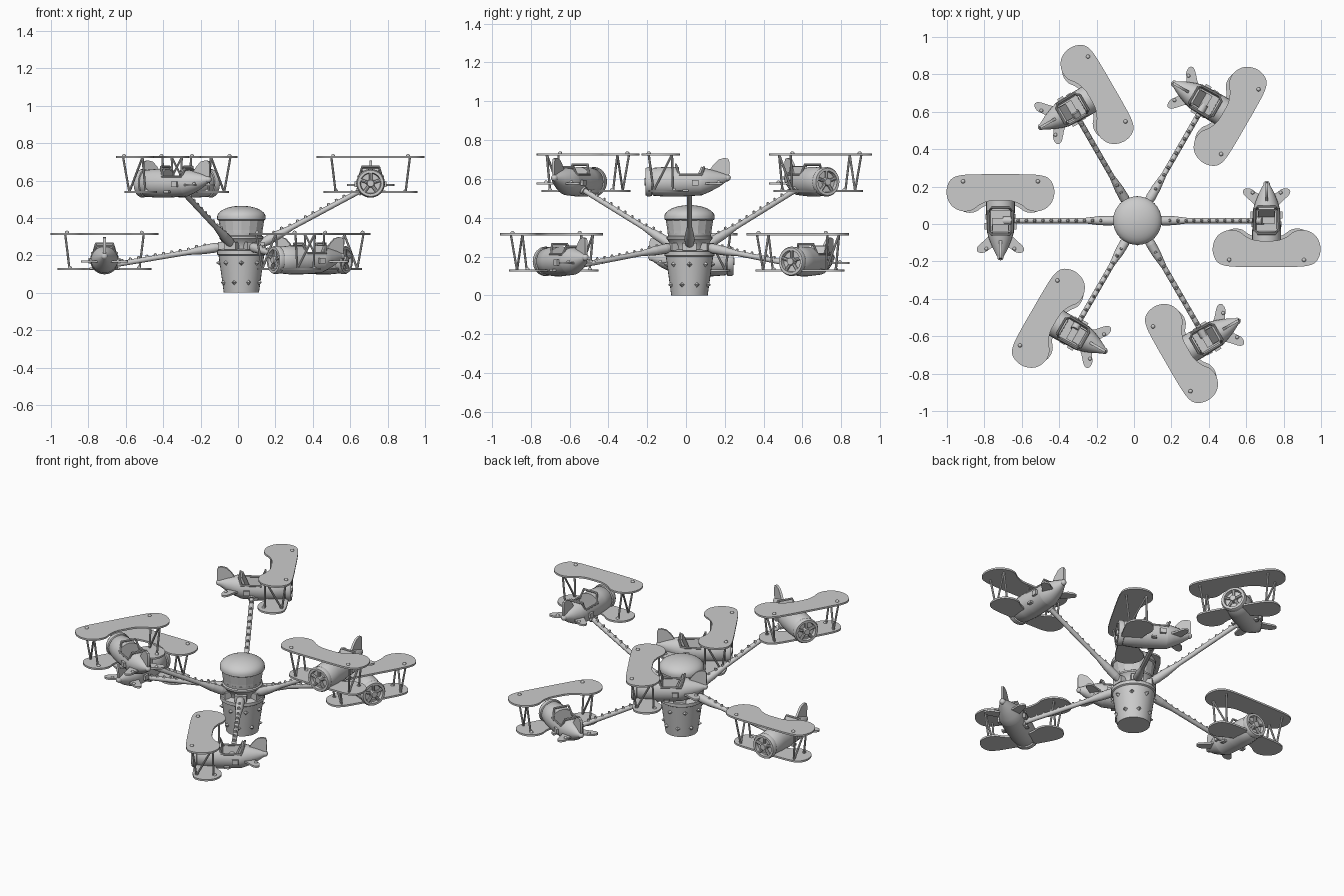
import bpy, bmesh, math
from mathutils import Matrix, Vector

if "Cube" in bpy.data.objects:
    bpy.data.objects.remove(bpy.data.objects["Cube"])

grey = bpy.data.materials.new("plain grey")
grey.use_nodes = True
grey.diffuse_color = (0.6, 0.6, 0.6, 1)
grey.node_tree.nodes["Principled BSDF"].inputs["Base Color"].default_value = (0.6, 0.6, 0.6, 1)
HUB = Vector((0.018, 0.018, 0))


# ---------- helpers ----------
def rod(bm, a, b, r1, r2=None, seg=10):
    a, b = Vector(a), Vector(b)
    d = b - a
    m = Matrix.Translation((a + b) / 2) @ d.to_track_quat('Z', 'Y').to_matrix().to_4x4()
    bmesh.ops.create_cone(bm, cap_ends=True, segments=seg, radius1=r1,
                          radius2=r1 if r2 is None else r2, depth=d.length, matrix=m)


def ball(bm, p, r, sub=2):
    bmesh.ops.create_icosphere(bm, subdivisions=sub, radius=r, matrix=Matrix.Translation(p))


def box(bm, c, size, tilt=0.0):
    m = Matrix.Translation(c) @ Matrix.Rotation(tilt, 4, 'X') @ Matrix.Diagonal((*size, 1))
    bmesh.ops.create_cube(bm, size=1, matrix=m)


def slab(bm, pts, z, thick, m=Matrix()):
    """Closed flat plate from an outline."""
    low, high = [[bm.verts.new(m @ Vector((x, y, z + s * thick / 2))) for x, y in pts] for s in (-1, 1)]
    bm.faces.new(low[::-1])
    bm.faces.new(high)
    for i in range(len(pts)):
        j = (i + 1) % len(pts)
        bm.faces.new((low[i], low[j], high[j], high[i]))


def loft(bm, rings):
    loops = [[bm.verts.new(p) for p in ring] for ring in rings]
    bands = []
    n = len(loops[0])
    for a, b in zip(loops, loops[1:]):
        bands.append([bm.faces.new((a[i], a[(i + 1) % n], b[(i + 1) % n], b[i])) for i in range(n)])
    bm.faces.new(loops[0][::-1])
    bm.faces.new(loops[-1])
    return bands


def lathe(bm, profile, seg):
    return loft(bm, [[(r * math.cos(k * math.tau / seg), r * math.sin(k * math.tau / seg), z)
                      for k in range(seg)] for r, z in profile])


def rounded(half, steps=4):
    """Mirror half an outline across x = 0 and round it with a spline."""
    p = [Vector(q) for q in half + [(-x, y) for x, y in half[-2:0:-1]]]
    out = []
    for i in range(len(p)):
        a, b, c, d = (p[(i + k) % len(p)] for k in (-1, 0, 1, 2))
        for s in range(steps):
            t = s / steps
            out.append(tuple(0.5 * (2 * b + (c - a) * t + (2 * a - 5 * b + 4 * c - d) * t * t
                                    + (3 * b - a - 3 * c + d) * t ** 3)))
    return out


def finish(bm, name, angle=0.6):
    bmesh.ops.recalc_face_normals(bm, faces=bm.faces)
    for f in bm.faces:
        f.smooth = True
    for e in bm.edges:
        e.smooth = e.calc_face_angle(0) < angle
    mesh = bpy.data.meshes.new(name)
    bm.to_mesh(mesh)
    bm.free()
    mesh.materials.append(grey)
    return mesh


def place(name, mesh, m):
    ob = bpy.data.objects.new(name, mesh)
    ob.matrix_world = m
    bpy.context.collection.objects.link(ob)


# ---------- central tower ----------
at_hub = Matrix.Translation(HUB)
bm = bmesh.new()
lathe(bm, [(.094, 0), (.122, .2), (.13, .205), (.13, .225), (.118, .228), (.1, .235)], 32)
for row, (z, r) in enumerate(((.16, .118), (.055, .103))):
    for k in range(8):
        a = (k + row / 2) * math.tau / 8 - math.pi / 2
        d = Vector((math.cos(a), math.sin(a), 0))
        p = d * r + Vector((0, 0, z))
        rod(bm, p - d * .006, p + d * .014, .016, .003, 4)
place("base_tub", finish(bm, "base_tub"), at_hub)

bm = bmesh.new()
lathe(bm, [(.09, .22), (.092, .25), (.112, .285), (.118, .29), (.118, .3), (.11, .305), (.112, .32)], 32)
place("tower_neck", finish(bm, "tower_neck"), at_hub)

bm = bmesh.new()
bands = lathe(bm, [(.112, .315), (.114, .335), (.122, .388), (.122, .4)], 16)
bmesh.ops.inset_individual(bm, faces=bands[1], thickness=.006, depth=-.01)
place("tower_windows", finish(bm, "tower_windows", .3), at_hub)

bm = bmesh.new()
dome = [(.13 * math.cos(t * math.pi / 16), .405 + .06 * math.sin(t * math.pi / 16)) for t in range(8)]
lathe(bm, [(.12, .386), (.13, .392)] + dome + [(.003, .465)], 32)
place("tower_dome", finish(bm, "tower_dome"), at_hub)

# ---------- aircraft parts, nose towards -y, fuselage axis at z = 0 ----------
parts = {}
wing = [(0, -.248), (.1, -.248), (.21, -.243), (.265, -.22), (.288, -.165), (.28, -.11), (.25, -.07),
        (.2, -.05), (.15, -.057), (.11, -.085), (.06, -.105), (0, -.108)]
bm = bmesh.new()
slab(bm, rounded(wing), .14, .011)
for x in (-.2, .2):
    ball(bm, (x, -.21, .146), .011)
parts["upper_wing"] = finish(bm, "upper_wing")

bm = bmesh.new()
slab(bm, rounded([(x * .87, y * .85) for x, y in wing]), -.047, .011)
for x in (-.185, .185):
    ball(bm, (x, -.08, -.042), .011)
parts["lower_wing"] = finish(bm, "lower_wing")

bm = bmesh.new()
for s in (-1, 1):
    for top, foot in ((-.21, -.185), (-.09, -.085), (-.09, -.185)):
        rod(bm, (s * .21, top, .14), (s * .187, foot, -.047), .006, seg=8)
parts["wing_struts"] = finish(bm, "wing_struts")

# Fuselage rings: y, radius, axis height, open cockpit or not
bm = bmesh.new()
rings = []
for y, r, zc, is_open in ((-.2, .06, 0, 0), (-.185, .072, 0, 0), (-.12, .077, 0, 0), (-.055, .077, 0, 0),
                          (-.053, .077, 0, 1), (.06, .072, .002, 1), (.062, .072, .002, 0),
                          (.1, .06, .006, 0), (.15, .04, .012, 0), (.195, .016, .02, 0)):
    ring = []
    for k in range(24):
        a = k * math.tau / 24
        x, z = r * math.cos(a), zc + r * math.sin(a)
        if is_open and 2.5 < k < 9.5:
            z = -.035
        ring.append((x, y, z))
    rings.append(ring)
loft(bm, rings)
parts["fuselage"] = finish(bm, "fuselage")

# Open round engine with spokes
bm = bmesh.new()
outer = [(.06, -.19), (.074, -.195), (.076, -.215), (.07, -.226), (.056, -.226), (.052, -.205), (.002, -.203)]
loft(bm, [[(r * math.cos(k * math.tau / 32), y, r * math.sin(k * math.tau / 32)) for k in range(32)]
          for r, y in outer])
rod(bm, (0, -.2, 0), (0, -.232, 0), .023, .018, 16)
for k in range(5):
    a = k * math.tau / 5 + math.pi / 2
    rod(bm, (0, -.215, 0), (.06 * math.cos(a), -.215, .06 * math.sin(a)), .009, seg=8)
parts["engine"] = finish(bm, "engine")

# Cockpit fittings
bm = bmesh.new()
box(bm, (0, .045, .025), (.085, .014, .11), -.4)
box(bm, (0, .02, -.025), (.09, .07, .02))
parts["seat"] = finish(bm, "seat")

bm = bmesh.new()
for s in (-1, 1):
    rod(bm, (s * .062, -.05, .03), (s * .045, -.07, .088), .006)
    rod(bm, (s * .066, -.055, .037), (s * .064, .065, .037), .006)
    rod(bm, (s * .06, .06, .03), (s * .045, .075, .075), .006)
    box(bm, (s * .078, .03, -.005), (.014, .035, .03))
    box(bm, (s * .07, -.02, -.045), (.02, .03, .012))
for y, z in ((-.07, .088), (.075, .075)):
    rod(bm, (-.048, y, z), (.048, y, z), .006)
parts["cockpit_frame"] = finish(bm, "cockpit_frame")

# Tail surfaces
bm = bmesh.new()
slab(bm, rounded([(0, .04), (.045, .05), (.07, .09), (.122, .14), (.12, .168), (.085, .17), (.045, .145),
                  (0, .14)]), -.008, .011)
for x in (-.075, .075):
    ball(bm, (x, .15, -.003), .01)
parts["tailplane"] = finish(bm, "tailplane")

bm = bmesh.new()
upright = Matrix(((0, 0, 1, 0), (1, 0, 0, 0), (0, 1, 0, 0), (0, 0, 0, 1)))
slab(bm, [(.07, .04), (.1, .055), (.125, .09), (.15, .115), (.18, .123), (.2, .118), (.206, .1),
          (.205, .04), (.195, .012), (.15, -.005), (.09, 0)], 0, .014, upright)
ball(bm, (0, .195, .02), .018)
parts["tail_fin"] = finish(bm, "tail_fin")


# ---------- arms ----------
def arm(reach, z_end):
    bm = bmesh.new()
    a, b = Vector((.085, 0, .25)), Vector((reach - .055, 0, z_end))
    d = b - a
    up = Vector((-d.z, 0, d.x)).normalized()
    for t0, t1, r0, r1 in ((0, .1, .018, .026), (.1, .2, .026, .024), (.2, .34, .024, .014), (.34, 1, .014, .014)):
        rod(bm, a + d * t0, a + d * t1, r0, r1, 12)
    for k in range(11):
        p = a + d * (.18 + k * .075)
        r = .019 if k < 2 else .012
        rod(bm, p + up * (r - .004), p + up * (r + .012), .012, .005, 6)
    box(bm, (.1, 0, .25), (.05, .07, .04))
    rod(bm, b - d.normalized() * .015, b + d.normalized() * .04, .022, .022, 12)
    return finish(bm, "arm")


# ---------- six arms with aircraft, alternately raised and lowered ----------
levels = [(.691, .585), (.732, .175)]
arms = [arm(.691, .545), arm(.732, .15)]
for i in range(6):
    reach, height = levels[i % 2]
    turn = at_hub @ Matrix.Rotation(i * math.tau / 6, 4, 'Z')
    place(f"arm_{i + 1}", arms[i % 2], turn)
    for name, mesh in parts.items():
        place(f"plane_{i + 1}_{name}", mesh, turn @ Matrix.Translation((reach, 0, height)))
